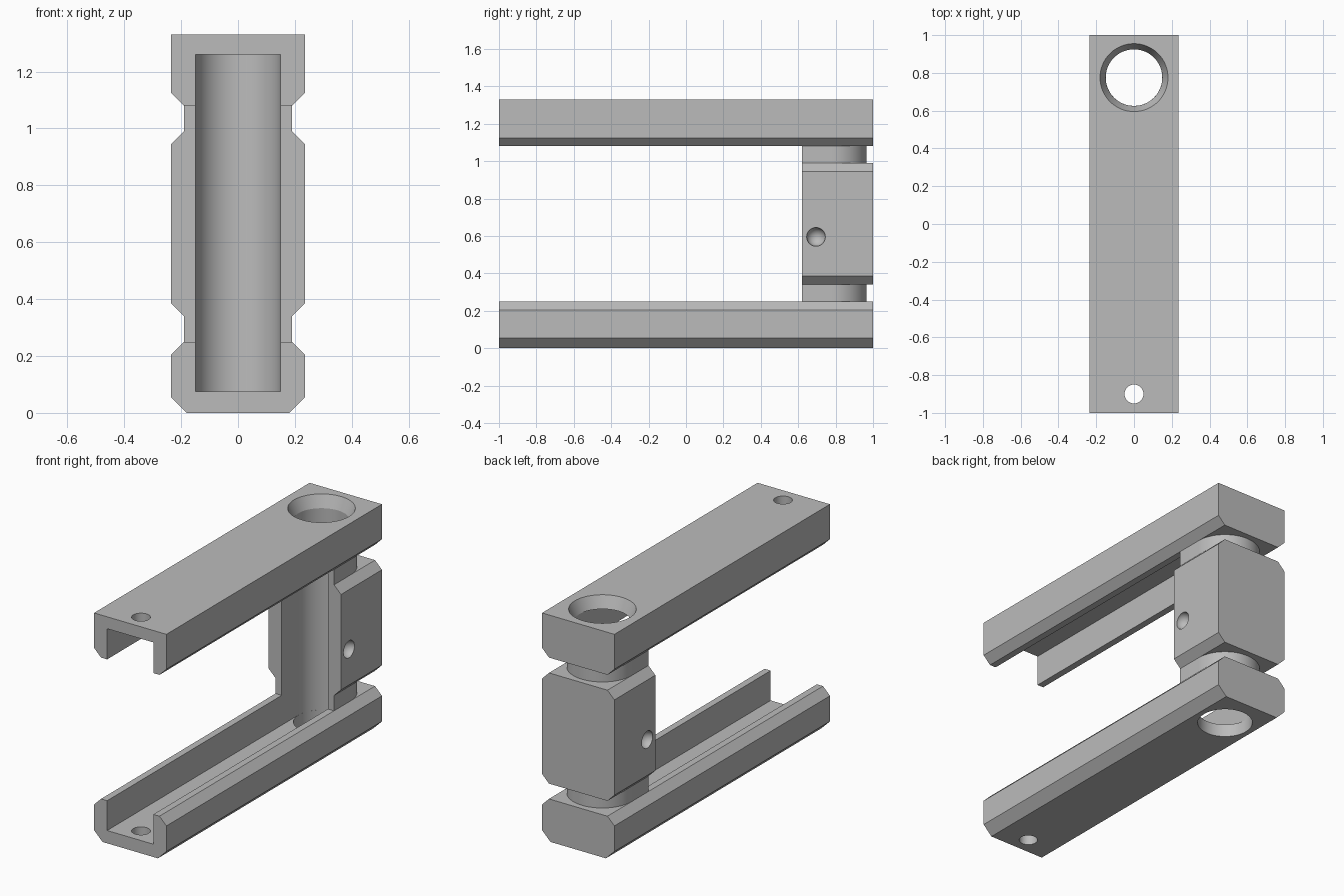
import bpy, bmesh, math
from mathutils import Vector

old = bpy.data.objects.get("Cube")
if old:
    bpy.data.objects.remove(old, do_unlink=True)

gray = bpy.data.materials.new("plain_gray")
gray.use_nodes = True
colour = (0.5, 0.5, 0.5, 1)
gray.diffuse_color = colour
gray.node_tree.nodes["Principled BSDF"].inputs["Base Color"].default_value = colour

HALF = 0.235      # half width of arms and block
PIVOT = 0.775     # y of the bore axis
BORE = 0.15


def finish(name, bm):
    bmesh.ops.recalc_face_normals(bm, faces=bm.faces)
    mesh = bpy.data.meshes.new(name)
    bm.to_mesh(mesh)
    bm.free()
    mesh.materials.append(gray)
    obj = bpy.data.objects.new(name, mesh)
    bpy.context.collection.objects.link(obj)
    return obj


def extrude(name, points, shift):
    """Extrude a closed outline along a vector."""
    bm = bmesh.new()
    face = bm.faces.new([bm.verts.new(p) for p in points])
    new = bmesh.ops.extrude_face_region(bm, geom=[face])["geom"]
    verts = [v for v in new if isinstance(v, bmesh.types.BMVert)]
    bmesh.ops.translate(bm, verts=verts, vec=Vector(shift))
    return finish(name, bm)


def bar(name, z0, z1, low, high, y0):
    """Bar along y with chamfered lower and upper long edges."""
    right = [(HALF - low, z0), (HALF, z0 + low), (HALF, z1 - high), (HALF - high, z1)]
    if high == 0:
        right.pop()
    left = [(-x, z) for x, z in reversed(right)]
    return extrude(name, [(x, y0, z) for x, z in right + left], (0, 1 - y0, 0))


def u_post(name, radius, y0, z0, z1):
    """Upright with a half-round back and straight sides running to y0."""
    n = 48
    pts = [(radius * math.cos(math.pi * i / n),
            PIVOT + radius * math.sin(math.pi * i / n), z0) for i in range(n + 1)]
    pts += [(-radius, y0, z0), (radius, y0, z0)]
    return extrude(name, pts, (0, 0, z1 - z0))


def cone(name, y, z0, z1, r0, r1, sides=96):
    bm = bmesh.new()
    bmesh.ops.create_cone(bm, cap_ends=True, segments=sides, radius1=r0,
                          radius2=r1, depth=z1 - z0)
    bmesh.ops.translate(bm, verts=bm.verts, vec=(0, y, (z0 + z1) / 2))
    return finish(name, bm)


def ball(name, x):
    bm = bmesh.new()
    bmesh.ops.create_uvsphere(bm, u_segments=32, v_segments=16, radius=0.05)
    bmesh.ops.translate(bm, verts=bm.verts, vec=(x, 0.695, 0.595))
    return finish(name, bm)


# Arms, hinge block and the two necks between them
lower_arm = bar("lower_arm", 0, 0.25, 0.055, 0.045, -1)
upper_arm = bar("upper_arm", 1.08, 1.33, 0.045, 0, -1)
block = bar("hinge_block", 0.34, 0.99, 0.045, 0.045, 0.62)
lower_neck = u_post("lower_neck", 0.19, 0.62, 0.25, 0.34)
upper_neck = u_post("upper_neck", 0.19, 0.62, 0.99, 1.08)

# Cutters: channel, pivot holes, small end hole, side dimples
slot = u_post("slot_cutter", BORE, -1.2, 0.075, 1.26)
bore = cone("bore_cutter", PIVOT, -0.1, 0.15, 0.1495, 0.1495)
sink = cone("countersink_cutter", PIVOT, 1.19, 1.4, 0.1195, 0.21)
pin = cone("pin_hole_cutter", -0.9, -0.1, 1.5, 0.05, 0.05, 48)
dimples = [ball("dimple_cutter", s * HALF) for s in (-1, 1)]

cuts = [(lower_arm, [slot, bore, pin]), (upper_arm, [slot, sink, pin]),
        (block, [slot] + dimples), (lower_neck, [slot]), (upper_neck, [slot])]

for part, cutters in cuts:
    bpy.ops.object.select_all(action='DESELECT')
    part.select_set(True)
    bpy.context.view_layer.objects.active = part
    for cutter in cutters:
        mod = part.modifiers.new("cut", 'BOOLEAN')
        mod.operation = 'DIFFERENCE'
        mod.solver = 'EXACT'
        mod.object = cutter
        bpy.ops.object.modifier_apply(modifier=mod.name)
    bpy.ops.object.shade_smooth_by_angle(angle=math.radians(25))

for cutter in [slot, bore, sink, pin] + dimples:
    bpy.data.objects.remove(cutter, do_unlink=True)
